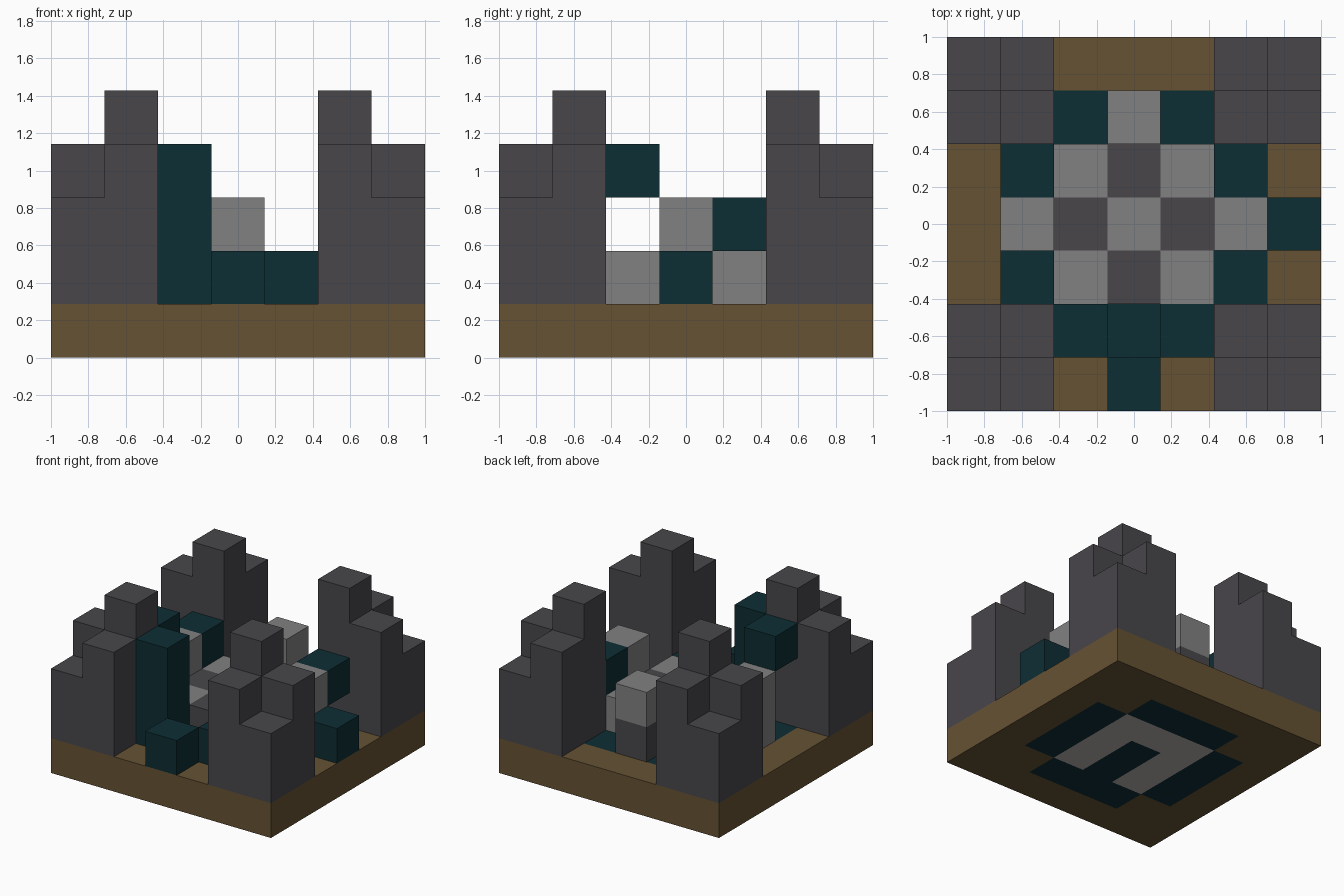
import bpy, bmesh
from mathutils import Vector

cube = bpy.data.objects.get("Cube")
if cube:
    bpy.data.objects.remove(cube, do_unlink=True)

N = 7              # blocks along each side
S = 2 / N          # block size


def material(name, rgb):
    """Flat material from 0-255 display values."""
    lin = [((v / 255 + 0.055) / 1.055) ** 2.4 for v in rgb] + [1]
    m = bpy.data.materials.new(name)
    m.use_nodes = True
    m.diffuse_color = lin
    bsdf = m.node_tree.nodes["Principled BSDF"]
    bsdf.inputs["Base Color"].default_value = lin
    bsdf.inputs["Roughness"].default_value = 0.9
    return m


earth = material("earth brown", (102, 82, 52))
slate = material("slate grey", (72, 70, 74))
stone = material("light grey", (129, 129, 129))
pale = material("pale grey", (182, 176, 172))
teal = material("dark teal", (13, 46, 52))

parts = {}         # part name -> (material, set of block cells)


def part(name, mat, cells):
    parts[name] = (mat, set(cells))


def column(x, y, low, high):
    return [(x, y, z) for z in range(low, high + 1)]


# Base slab: brown border, teal rounded square, pale horseshoe in the middle
slab = {(x, y, 0) for x in range(N) for y in range(N)}
inlay = {c for c in slab if max(abs(c[0] - 3), abs(c[1] - 3)) <= 2
         and not abs(c[0] - 3) == abs(c[1] - 3) == 2}
shoe = {c for c in slab if max(abs(c[0] - 3), abs(c[1] - 3)) <= 1
        and not (c[0] == 3 and c[1] <= 3)}
part("base_slab", earth, slab - inlay)
part("base_inlay", teal, inlay - shoe)
part("base_horseshoe", pale, shoe)

# Stepped towers on the four corners, rising towards the middle
for fy, back in ((False, "front"), (True, "back")):
    for fx, side in ((False, "right"), (True, "left")):
        cells = []
        for x in (0, 1):
            for y in (0, 1):
                cells += column(6 - x if fx else x, 6 - y if fy else y,
                                1, 2 + x + y)
        part(f"tower_{back}_{side}", slate, cells)

# Chequered floor in the middle
floor = [(x, y, 1) for x in (2, 3, 4) for y in (2, 3, 4)]
part("floor_light", stone, [c for c in floor if (c[0] + c[1]) % 2 == 0])
part("floor_dark", slate, [c for c in floor if (c[0] + c[1]) % 2])

# Light posts on three sides, the back one on a dark foot
part("post_right", stone, column(1, 3, 1, 2))
part("post_left", stone, column(5, 3, 1, 2))
part("post_back", stone, [(3, 5, 2)])
part("post_back_foot", slate, [(3, 5, 1)])

# Teal blocks, some of them floating
part("teal_column", teal, column(2, 1, 1, 3))
part("teal_block_high", teal, [(1, 2, 3)])
part("teal_block_right", teal, [(1, 4, 2)])
part("teal_block_left", teal, [(5, 4, 2)])
part("teal_block_front", teal, [(4, 1, 1)])
part("teal_step_front", teal, [(3, 0, 1)])
part("teal_step_left", teal, [(6, 3, 1)])

solid = set().union(*(cells for _, cells in parts.values()))


def build(name, mat, cells):
    """Mesh of the cells, leaving out faces hidden by a neighbour."""
    bm = bmesh.new()
    for cell in sorted(cells):
        for axis in range(3):
            for sign in (-1, 1):
                n = Vector((0, 0, 0))
                n[axis] = sign
                if tuple(int(a + b) for a, b in zip(cell, n)) in solid:
                    continue
                u, v = Vector((0, 0, 0)), Vector((0, 0, 0))
                u[(axis + 1) % 3] = 1
                v[(axis + 2) % 3] = sign
                mid = Vector(cell) + Vector((0.5, 0.5, 0.5)) + n / 2
                quad = [mid + (a * u + b * v) / 2
                        for a, b in ((-1, -1), (1, -1), (1, 1), (-1, 1))]
                bm.faces.new([bm.verts.new((p.x * S - 1, p.y * S - 1, p.z * S))
                              for p in quad])
    bmesh.ops.remove_doubles(bm, verts=bm.verts[:], dist=S / 100)
    mesh = bpy.data.meshes.new(name)
    bm.to_mesh(mesh)
    bm.free()
    mesh.materials.append(mat)
    bpy.context.collection.objects.link(bpy.data.objects.new(name, mesh))


for name, (mat, cells) in parts.items():
    build(name, mat, cells)
